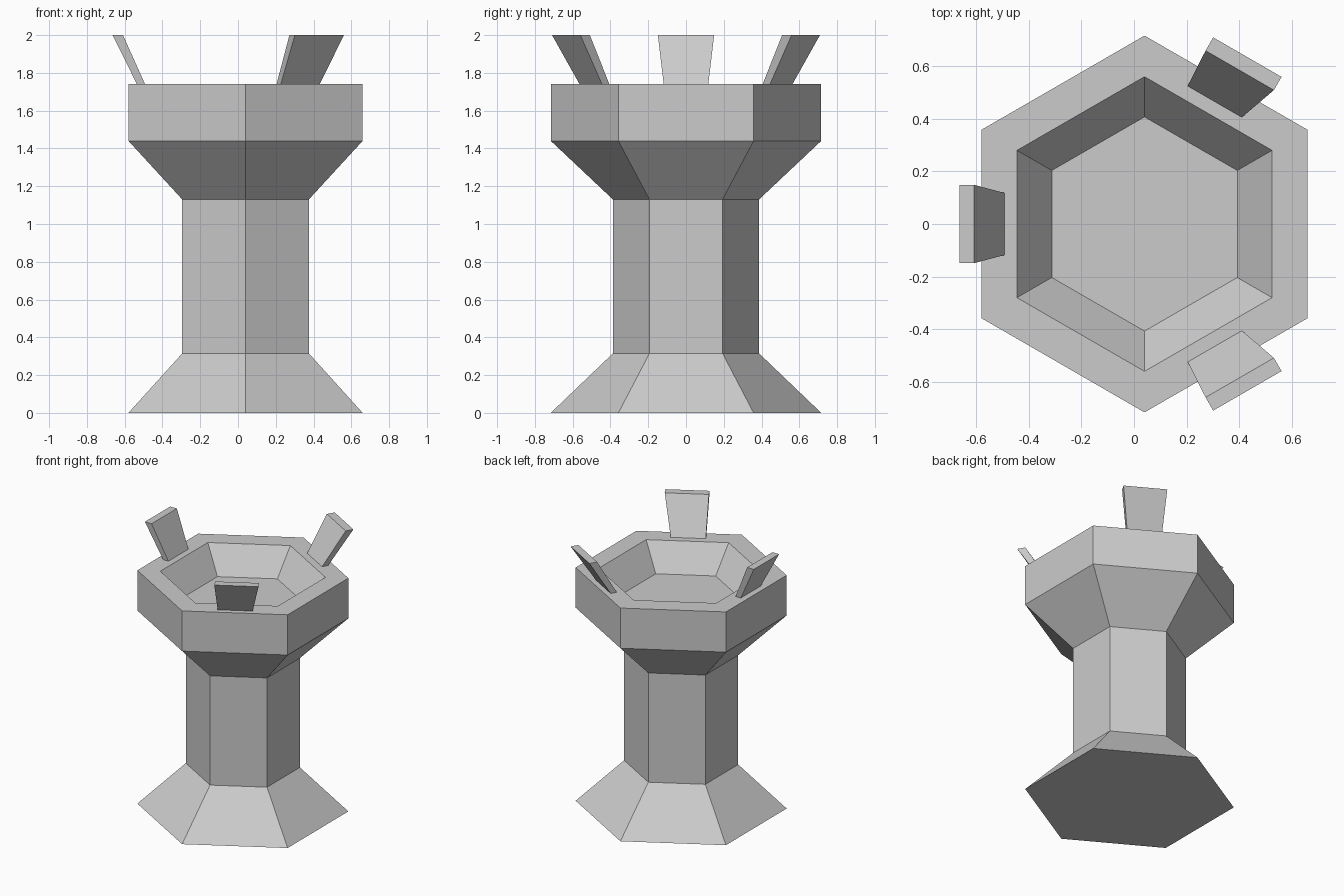
import bpy, math
from mathutils import Vector

if "Cube" in bpy.data.objects:
    bpy.data.objects.remove(bpy.data.objects["Cube"])

CX = 0.04  # hexagon axis sits slightly right of the overall centre


def make(name, verts, faces):
    mesh = bpy.data.meshes.new(name)
    mesh.from_pydata(verts, [], faces)
    mesh.update()
    obj = bpy.data.objects.new(name, mesh)
    bpy.context.collection.objects.link(obj)
    return obj


def lathe(name, profile, n=6):
    """Closed n-sided turned body from (radius, z) rings."""
    verts = [(CX + r * math.cos(math.radians(90) + 2 * math.pi * i / n),
              r * math.sin(math.radians(90) + 2 * math.pi * i / n), z)
             for r, z in profile for i in range(n)]
    faces = [list(range(n))[::-1]]
    for k in range(len(profile) - 1):
        for i in range(n):
            j = (i + 1) % n
            faces.append([k * n + i, k * n + j, (k + 1) * n + j, (k + 1) * n + i])
    top = (len(profile) - 1) * n
    faces.append([top + i for i in range(n)])
    return make(name, verts, faces)


def prong(name, angle, bottom, top, z0=1.74, z1=2.0):
    """Flared plate; each end is (inner edge midpoint, half width, thickness)."""
    a = math.radians(angle)
    out = Vector((math.cos(a), math.sin(a), 0))
    side = Vector((-out.y, out.x, 0))
    verts = []
    for (mid, half, thick), z in ((bottom, z0), (top, z1)):
        m = Vector((mid[0], mid[1], z))
        verts += [m - side * half, m + out * thick - side * half,
                  m + out * thick + side * half, m + side * half]
    faces = [(3, 2, 1, 0), (4, 5, 6, 7)]
    faces += [(i, (i + 1) % 4, (i + 1) % 4 + 4, i + 4) for i in range(4)]
    return make(name, verts, faces)


# Pedestal, bowl and recessed basin in one turned profile
lathe("pedestal_bowl", [(0.716, 0), (0.387, 0.315), (0.387, 1.13), (0.716, 1.44),
                        (0.716, 1.74), (0.56, 1.74), (0.407, 1.55)])

# Leaning prongs on the rim
prong("left_prong", 180, ((-0.492, 0), 0.118, 0.043), ((-0.609, 0), 0.149, 0.055))
for label, s in (("back", 1), ("front", -1)):
    prong(label + "_prong", 60 * s, ((0.307, 0.465 * s), 0.119, 0.045),
          ((0.402, 0.584 * s), 0.15, 0.058))
